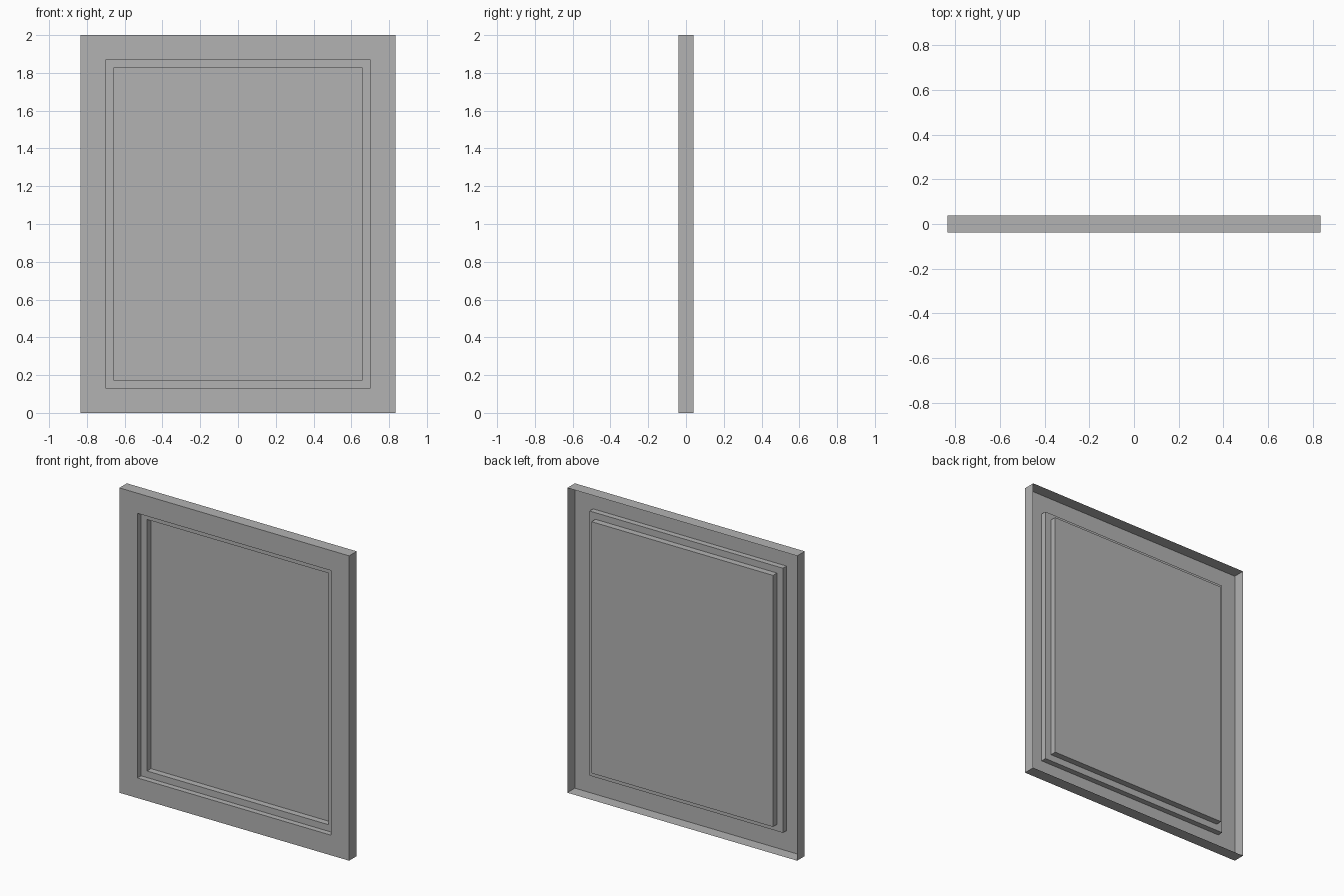
import bpy
import bmesh

cube = bpy.data.objects.get("Cube")
if cube:
    bpy.data.objects.remove(cube, do_unlink=True)

HALF_W, HEIGHT, HALF_D = 0.834, 2.0, 0.039
RIM, LEDGE = 0.132, 0.175      # insets of the two recess steps
LEDGE_Y = -0.002               # depth of the ledge


def material(name, color):
    mat = bpy.data.materials.new(name)
    mat.use_nodes = True
    mat.diffuse_color = color
    mat.node_tree.nodes["Principled BSDF"].inputs["Base Color"].default_value = color
    return mat


grey = material("plain_grey", (0.45, 0.45, 0.45, 1))


def nested_shell(name, steps, cap=False):
    """Open sheet through rectangles given as (inset, y), facing the front."""
    bm = bmesh.new()
    rings = []
    for inset, y in steps:
        x, low, high = HALF_W - inset, inset, HEIGHT - inset
        corners = [(-x, low), (x, low), (x, high), (-x, high)]
        rings.append([bm.verts.new((cx, y, cz)) for cx, cz in corners])
    for a, b in zip(rings, rings[1:]):
        for i in range(4):
            j = (i + 1) % 4
            bm.faces.new((a[i], a[j], b[j], b[i]))
    if cap:
        bm.faces.new(rings[-1])
    mesh = bpy.data.meshes.new(name)
    bm.to_mesh(mesh)
    bm.free()
    mesh.materials.append(grey)
    obj = bpy.data.objects.new(name, mesh)
    bpy.context.collection.objects.link(obj)
    return obj


# Outer frame: side walls and front border, open at the back
nested_shell("outer_frame", [(0, HALF_D), (0, -HALF_D), (RIM, -HALF_D)])

# Stepped recess: wall and ledge
nested_shell("recess_ledge", [(RIM, -HALF_D), (RIM, LEDGE_Y), (LEDGE, LEDGE_Y)])

# Sunken panel: inner wall and flat pane
nested_shell("sunken_panel", [(LEDGE, LEDGE_Y), (LEDGE, HALF_D)], cap=True)
